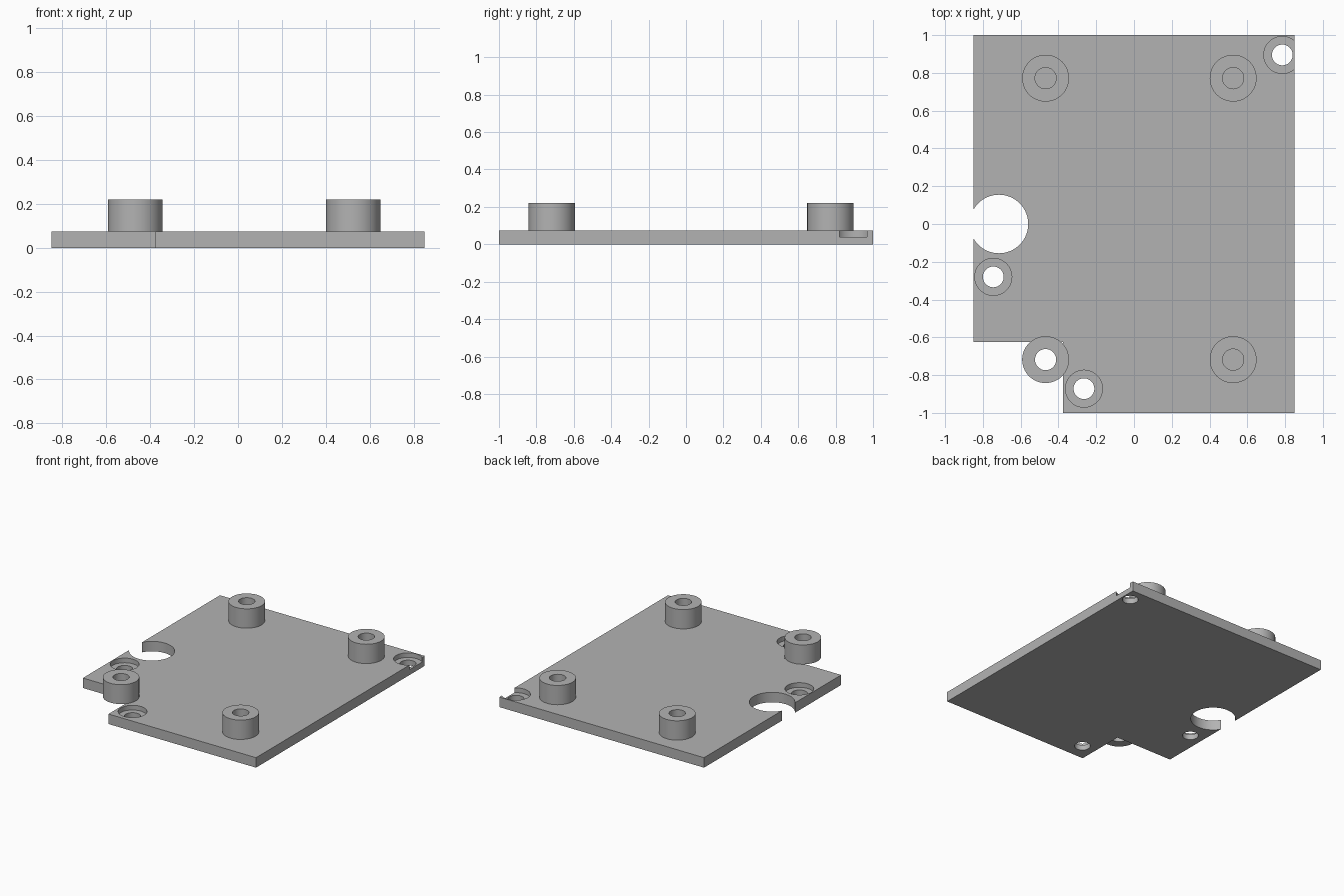
import bpy, bmesh
from math import radians

cube = bpy.data.objects.get("Cube")
if cube:
    bpy.data.objects.remove(cube, do_unlink=True)

PLATE_TOP, POST_TOP, BORE_FLOOR = 0.075, 0.22, 0.04

grey = bpy.data.materials.new("plain grey")
grey.use_nodes = True
colour = (0.45, 0.45, 0.45, 1)
grey.diffuse_color = colour
grey.node_tree.nodes["Principled BSDF"].inputs["Base Color"].default_value = colour


def finish(name, bm):
    bmesh.ops.recalc_face_normals(bm, faces=bm.faces)
    mesh = bpy.data.meshes.new(name)
    bm.to_mesh(mesh)
    bm.free()
    obj = bpy.data.objects.new(name, mesh)
    bpy.context.collection.objects.link(obj)
    mesh.materials.append(grey)
    return obj


def prism(name, outline, z0, z1):
    bm = bmesh.new()
    face = bm.faces.new([bm.verts.new((x, y, z0)) for x, y in outline])
    ext = bmesh.ops.extrude_face_region(bm, geom=[face], use_keep_orig=True)
    top = [v for v in ext["geom"] if isinstance(v, bmesh.types.BMVert)]
    bmesh.ops.translate(bm, verts=top, vec=(0, 0, z1 - z0))
    return finish(name, bm)


def cylinder(name, x, y, radius, z0, z1):
    bm = bmesh.new()
    bmesh.ops.create_cone(bm, cap_ends=True, segments=64, radius1=radius,
                          radius2=radius, depth=z1 - z0)
    bmesh.ops.translate(bm, verts=bm.verts, vec=(x, y, (z0 + z1) / 2))
    return finish(name, bm)


def cut(target, cutter):
    mod = target.modifiers.new(cutter.name, "BOOLEAN")
    mod.operation = "DIFFERENCE"
    mod.solver = "EXACT"
    mod.object = cutter
    bpy.context.view_layer.objects.active = target
    bpy.ops.object.modifier_apply(modifier=mod.name)
    bpy.data.objects.remove(cutter, do_unlink=True)


def shade(obj):
    bpy.ops.object.select_all(action="DESELECT")
    obj.select_set(True)
    bpy.context.view_layer.objects.active = obj
    bpy.ops.object.shade_smooth_by_angle(angle=radians(30))


# Base plate with a notched front right corner
plate = prism("base_plate", [(-0.375, -1), (0.85, -1), (0.85, 1), (-0.85, 1),
                             (-0.85, -0.625), (-0.375, -0.625)], 0, PLATE_TOP)

# Large round cutout breaking through the right edge
cut(plate, cylinder("edge_cutout", -0.715, 0, 0.155, -0.1, 0.2))

# Counterbored screw holes
for x, y in [(0.785, 0.895), (-0.745, -0.28), (-0.265, -0.872)]:
    cut(plate, cylinder("counterbore", x, y, 0.098, BORE_FLOOR, 0.2))
    cut(plate, cylinder("screw_hole", x, y, 0.055, -0.1, 0.2))
shade(plate)

# Hollow standoff posts, one overhanging the notch
for side, x in (("right", -0.468), ("left", 0.525)):
    for end, y in (("front", -0.718), ("back", 0.772)):
        post = cylinder(f"standoff_{end}_{side}", x, y, 0.124, PLATE_TOP, POST_TOP)
        cut(post, cylinder("post_hole", x, y, 0.056, 0, 0.3))
        shade(post)
